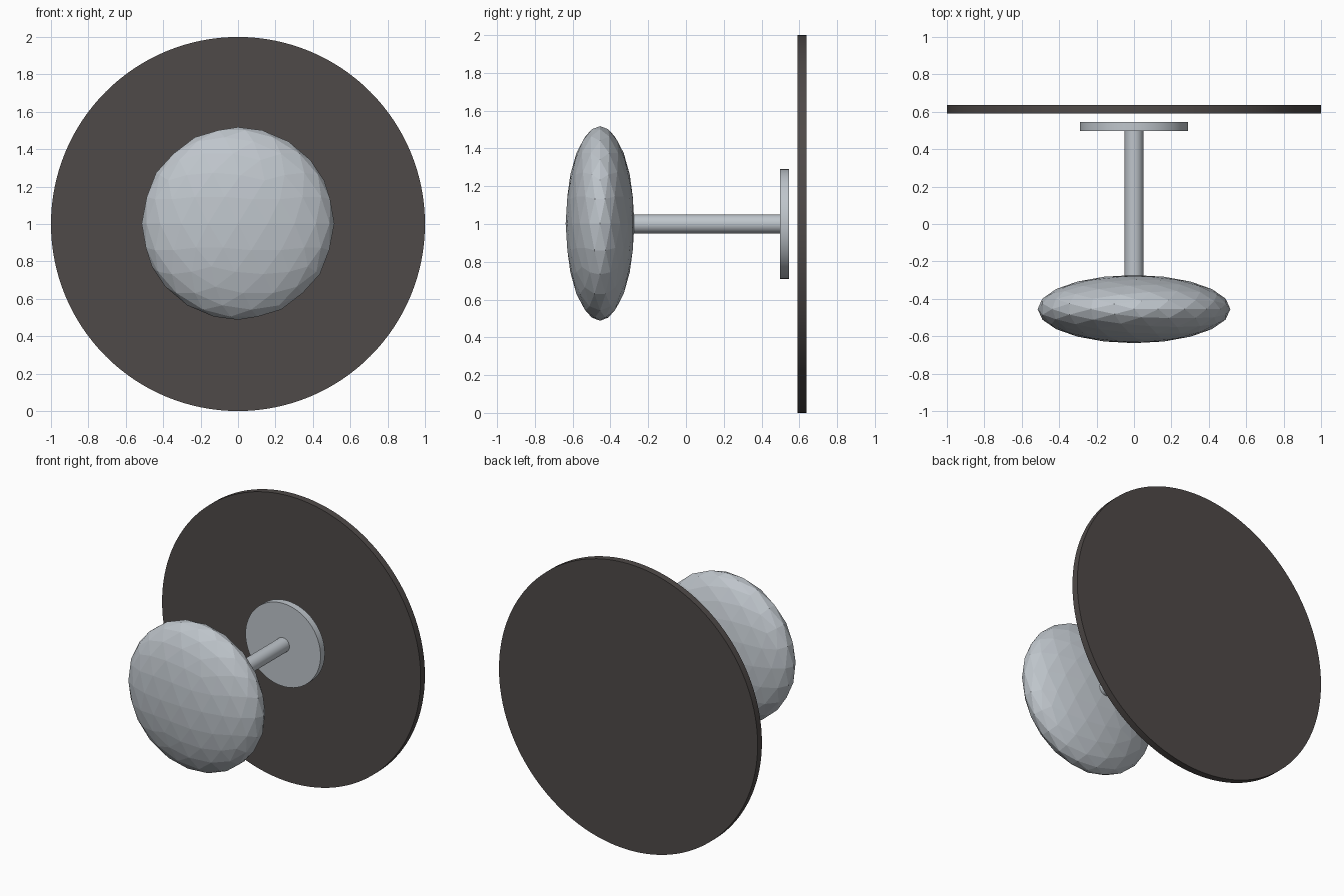
import bpy
import math

cube = bpy.data.objects.get("Cube")
if cube:
    bpy.data.objects.remove(cube, do_unlink=True)

CENTRE_Z = 1.0


def make_material(name, colour):
    mat = bpy.data.materials.new(name)
    mat.use_nodes = True
    rgba = (*colour, 1.0)
    mat.diffuse_color = rgba
    mat.node_tree.nodes["Principled BSDF"].inputs["Base Color"].default_value = rgba
    return mat


satin_steel = make_material("satin steel", (0.52, 0.56, 0.60))
dark_brown = make_material("dark brown", (0.078, 0.068, 0.065))


def disc(name, radius, y_front, y_back, sides, mat):
    """Cylinder lying along the y axis."""
    bpy.ops.mesh.primitive_cylinder_add(
        vertices=sides, radius=radius, depth=y_back - y_front,
        location=(0, (y_front + y_back) / 2, CENTRE_Z),
        rotation=(math.pi / 2, 0, 0))
    obj = bpy.context.object
    obj.name = name
    obj.data.materials.append(mat)
    bpy.ops.object.transform_apply(location=False, rotation=True, scale=True)
    bpy.ops.object.shade_smooth_by_angle(angle=math.radians(30))
    return obj


# Round door panel, mounting rose and spindle
disc("back_panel", 1.0, 0.59, 0.637, 128, dark_brown)
disc("rose", 0.29, 0.497, 0.545, 64, satin_steel)
disc("spindle", 0.05, -0.45, 0.50, 32, satin_steel)

# Faceted, flattened knob
bpy.ops.mesh.primitive_ico_sphere_add(
    subdivisions=3, radius=1, location=(0, -0.455, CENTRE_Z + 0.003))
knob = bpy.context.object
knob.name = "knob"
knob.scale = (0.515, 0.182, 0.515)
bpy.ops.object.transform_apply(location=False, rotation=False, scale=True)
knob.data.materials.append(satin_steel)
bpy.ops.object.shade_flat()
